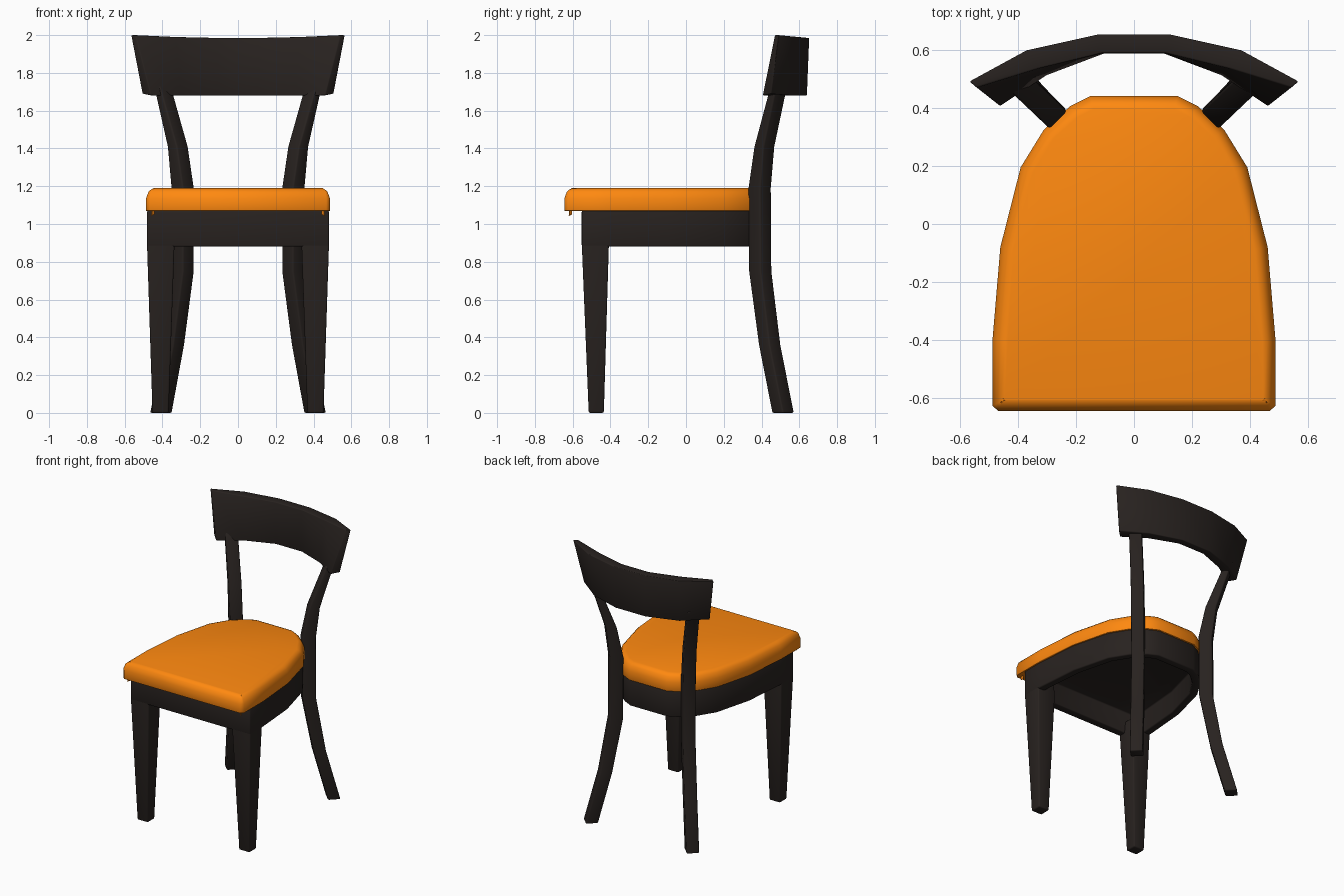
import bpy, bmesh, math
from mathutils import Vector

if "Cube" in bpy.data.objects:
    bpy.data.objects.remove(bpy.data.objects["Cube"])


def material(name, rgb):
    m = bpy.data.materials.new(name)
    m.diffuse_color = (*rgb, 1)
    m.use_nodes = True
    m.node_tree.nodes["Principled BSDF"].inputs["Base Color"].default_value = m.diffuse_color
    return m


WOOD = material("dark_wood", (0.021, 0.016, 0.014))
FABRIC = material("orange_fabric", (1.0, 0.25, 0.005))


def loft(rings):
    """Skin equal-length closed rings, with capped ends."""
    bm = bmesh.new()
    loops = [[bm.verts.new(p) for p in r] for r in rings]
    n = len(loops[0])
    for a, b in zip(loops, loops[1:]):
        for i in range(n):
            j = (i + 1) % n
            bm.faces.new((a[i], a[j], b[j], b[i]))
    bm.faces.new(loops[0])
    bm.faces.new(loops[-1])
    bmesh.ops.recalc_face_normals(bm, faces=bm.faces)
    return bm


def finish(bm, name, mat, bevel, mirror=False):
    """Make the object; smooth shading rolls over the small bevels."""
    bmesh.ops.recalc_face_normals(bm, faces=bm.faces)
    for f in bm.faces:
        f.smooth = True
    me = bpy.data.meshes.new(name)
    bm.to_mesh(me)
    bm.free()
    me.materials.append(mat)
    ob = bpy.data.objects.new(name, me)
    bpy.context.collection.objects.link(ob)
    b = ob.modifiers.new("soft_edges", 'BEVEL')
    b.width, b.segments = bevel, 2
    b.limit_method, b.angle_limit = 'ANGLE', math.radians(50)
    if mirror:
        ob.modifiers.new("other_side", 'MIRROR')
    return ob


def outline(half):
    """Complete a right-hand half outline with its mirror image."""
    return half + [(-x, y) for x, y in reversed(half)]


def inset(pts, d):
    """Offset a closed clockwise outline inwards."""
    out = []
    for i, p in enumerate(pts):
        p = Vector(p)
        e1 = (p - Vector(pts[i - 1])).normalized()
        e2 = (Vector(pts[(i + 1) % len(pts)]) - p).normalized()
        n1, n2 = Vector((e1.y, -e1.x)), Vector((e2.y, -e2.x))
        out.append(p + (n1 + n2) * d / (1 + n1.dot(n2)))
    return out


def box_ring(x, y, z, a, b, angle=0):
    """Rectangular section of size a x b, turned in plan."""
    c, s = math.cos(angle), math.sin(angle)
    return [(x + c * u * a / 2 - s * v * b / 2, y + s * u * a / 2 + c * v * b / 2, z)
            for u, v in ((-1, -1), (1, -1), (1, 1), (-1, 1))]


# Seat cushion: rounded top edge, front strip pulled down as a lip
shape = outline([(0.15, 0.44), (0.22, 0.405), (0.31, 0.325), (0.39, 0.195), (0.46, -0.08),
                 (0.487, -0.40), (0.487, -0.625), (0.467, -0.644)])
bm = loft([[(x, y, z) for x, y in inset(shape, d)]
           for z, d in ((1.07, 0), (1.135, 0), (1.17, 0.013), (1.184, 0.028), (1.19, 0.045))])
base = [f for f in bm.faces if f.normal.z < -0.9][0]
bmesh.ops.bisect_plane(bm, geom=base.verts[:] + base.edges[:] + [base],
                       plane_co=(0, -0.568, 0), plane_no=(0, 1, 0))
lip = [f for f in bm.faces if f.normal.z < -0.9 and f.calc_center_median().y < -0.568]
new = bmesh.ops.extrude_face_region(bm, geom=lip)["geom"]
bmesh.ops.translate(bm, vec=(0, -0.004, -0.14),
                    verts=[v for v in new if isinstance(v, bmesh.types.BMVert)])
bmesh.ops.delete(bm, geom=[f for f in lip if f.is_valid], context='FACES_ONLY')
finish(bm, "seat_cushion", FABRIC, 0.005)

# Seat frame: ring following the cushion, hollow underneath
shape = outline([(0.147, 0.434), (0.217, 0.399), (0.305, 0.32), (0.385, 0.192), (0.456, -0.08),
                 (0.482, -0.40), (0.482, -0.552)])
rim = inset(shape, 0.055)
bm = loft([[(x, y, 1.07) for x, y in shape], [(x, y, 0.88) for x, y in shape],
           [(x, y, 0.88) for x, y in rim], [(x, y, 1.04) for x, y in rim]])
finish(bm, "seat_frame", WOOD, 0.008)

# Front legs: straight taper, tops tucked inside the frame
bm = loft([box_ring(0.41, -0.475, 0, 0.085, 0.08),
           box_ring(0.409, -0.48, 0.89, 0.145, 0.143),
           box_ring(0.409, -0.48, 0.97, 0.13, 0.13)])
finish(bm, "front_leg", WOOD, 0.008, True)

# Back legs: curved posts turned 45 degrees (x, y, z, radial depth)
path = [(0.408, 0.514, 0, 0.083), (0.342, 0.443, 0.36, 0.083), (0.293, 0.393, 0.75, 0.09),
        (0.293, 0.39, 1.19, 0.09), (0.319, 0.415, 1.41, 0.072), (0.39, 0.482, 1.69, 0.05),
        (0.41, 0.503, 1.75, 0.045)]
bm = loft([box_ring(x, y, z, d, 0.085, math.radians(45)) for x, y, z, d in path])
finish(bm, "back_leg", WOOD, 0.008, True)

# Backrest: curved board, stations run from centre to tip
# each: outer bottom, outer top, inner top, inner bottom
stations = [
    [(0.12, 0.64, 1.68), (0.125, 0.652, 1.985), (0.11, 0.588, 1.985), (0.105, 0.586, 1.68)],
    [(0.345, 0.567, 1.68), (0.37, 0.598, 1.99), (0.33, 0.535, 1.99), (0.30, 0.512, 1.68)],
    [(0.507, 0.45, 1.69), (0.567, 0.491, 2.0), (0.542, 0.47, 2.0), (0.46, 0.405, 1.68)],
]
rings = [[(-x, y, z) for x, y, z in s] for s in reversed(stations)] + stations
finish(loft(rings), "backrest", WOOD, 0.005)
